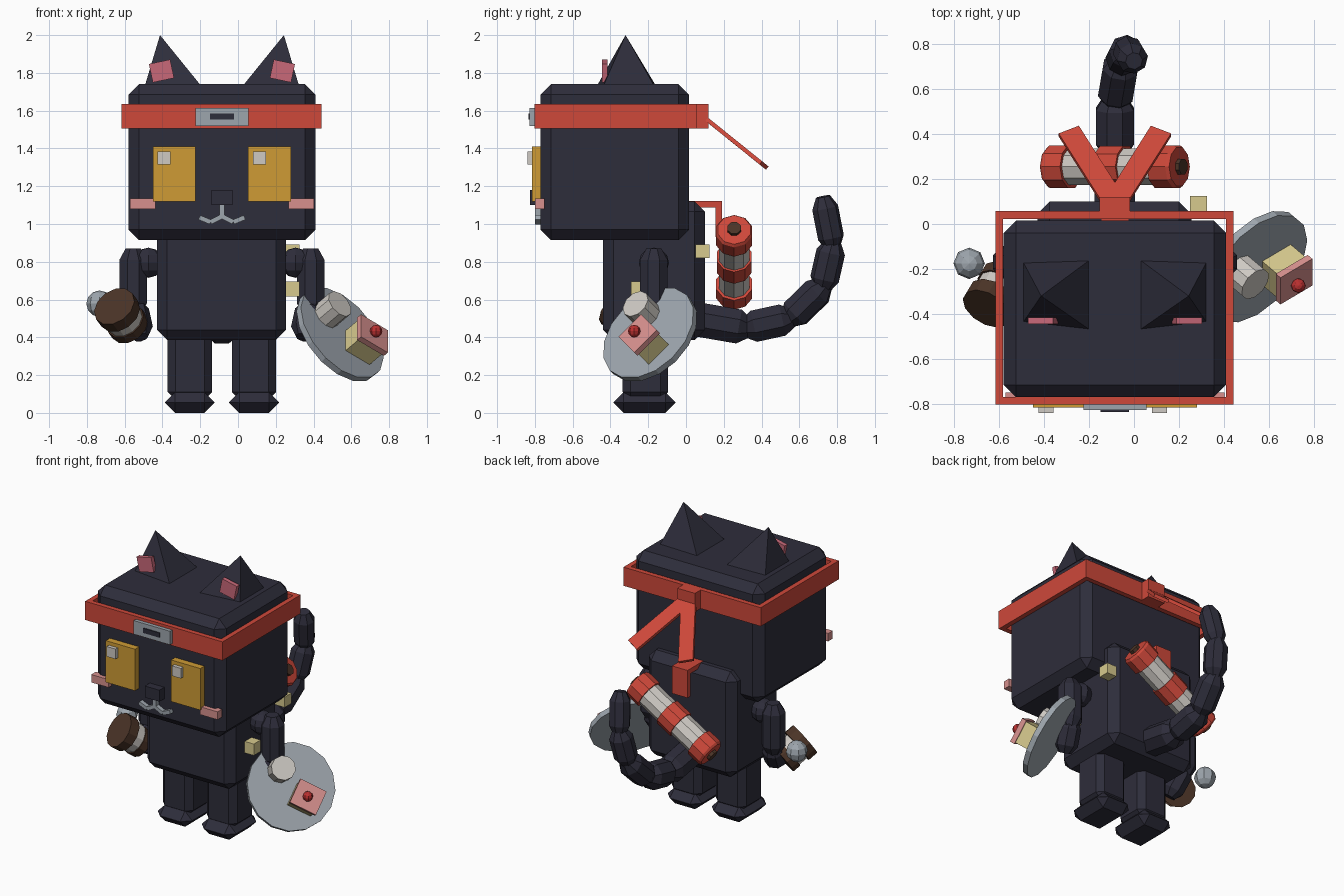
import bpy, bmesh, math
from mathutils import Matrix, Vector

if "Cube" in bpy.data.objects:
    bpy.data.objects.remove(bpy.data.objects["Cube"])

CX = -0.085  # symmetry plane of the figure


def material(name, r, g, b):
    m = bpy.data.materials.new(name)
    m.diffuse_color = (r, g, b, 1)
    m.use_nodes = True
    m.node_tree.nodes["Principled BSDF"].inputs["Base Color"].default_value = m.diffuse_color
    return m


NAVY = material("dark navy", 0.027, 0.026, 0.043)
RED = material("red", 0.62, 0.065, 0.042)
AMBER = material("amber", 0.62, 0.33, 0.035)
ROSE = material("rose", 0.58, 0.14, 0.19)
PINK = material("light pink", 0.68, 0.28, 0.27)
GREY = material("steel grey", 0.34, 0.38, 0.42)
CREAM = material("cream", 0.68, 0.59, 0.27)
WHITE = material("off white", 0.62, 0.59, 0.55)
BROWN = material("brown", 0.07, 0.034, 0.02)
CHERRY = material("cherry red", 0.5, 0.03, 0.03)


def finish(name, bm, *mats):
    bmesh.ops.recalc_face_normals(bm, faces=bm.faces[:])
    me = bpy.data.meshes.new(name)
    bm.to_mesh(me)
    bm.free()
    for m in mats:
        me.materials.append(m)
    ob = bpy.data.objects.new(name, me)
    bpy.context.collection.objects.link(ob)
    return ob


def box(name, size, mat, matrix, bevel=0):
    bm = bmesh.new()
    bmesh.ops.create_cube(bm, size=1)
    bmesh.ops.scale(bm, vec=size, verts=bm.verts[:])
    if bevel:
        bmesh.ops.bevel(bm, geom=bm.edges[:], offset=bevel, segments=1,
                        affect='EDGES', profile=0.5)
    bmesh.ops.transform(bm, matrix=matrix, verts=bm.verts[:])
    return finish(name, bm, mat)


def span(name, x, y, z, mat, bevel=0):
    """Box given by its ranges."""
    size = [r[1] - r[0] for r in (x, y, z)]
    mid = [(r[1] + r[0]) / 2 for r in (x, y, z)]
    return box(name, size, mat, Matrix.Translation(mid), bevel)


def bar(name, p, q, width, thick, normal, mat):
    """Flat strip from p to q."""
    p, q, n = Vector(p), Vector(q), Vector(normal).normalized()
    d = (q - p).normalized()
    m = Matrix((n.cross(d), n, d)).transposed().to_4x4()
    m.translation = (p + q) / 2
    return box(name, (width, thick, (q - p).length), mat, m)


def rod(name, p, q, rings, sides, mats):
    """Turned shape from p to q; rings = (distance, radius, material index up to next ring)."""
    p, q = Vector(p), Vector(q)
    rot = (q - p).to_track_quat('Z', 'Y')
    bm = bmesh.new()
    loops = []
    for t, r, _ in rings:
        loops.append([bm.verts.new(p + rot @ Vector((r * math.cos(a), r * math.sin(a), t)))
                      for a in (2 * math.pi * (i + 0.5) / sides for i in range(sides))])
    for k in range(len(rings) - 1):
        for i in range(sides):
            j = (i + 1) % sides
            f = bm.faces.new((loops[k][i], loops[k][j], loops[k + 1][j], loops[k + 1][i]))
            f.material_index = rings[k][2]
    bm.faces.new(loops[0]).material_index = rings[0][2]
    bm.faces.new(loops[-1]).material_index = rings[-1][2]
    return finish(name, bm, *mats)


def limb(name, p, q, r, inset=0.05):
    """Faceted capsule with tapered ends."""
    L = (Vector(q) - Vector(p)).length
    return rod(name, p, q, [(0, r * 0.55, 0), (inset, r, 0), (L - inset, r, 0), (L, r * 0.55, 0)],
               8, [NAVY])


def ball(name, centre, r, mat):
    bm = bmesh.new()
    bmesh.ops.create_uvsphere(bm, u_segments=8, v_segments=6, radius=r,
                              matrix=Matrix.Translation(centre))
    return finish(name, bm, mat)


# Head and body
span("head", (-0.58, 0.41), (-0.77, 0.015), (0.915, 1.74), NAVY, 0.055)
span("body", (-0.43, 0.255), (-0.44, 0.10), (0.385, 1.12), NAVY, 0.055)

for s, side in ((-1, "left"), (1, "right")):
    # Legs and feet
    x = CX + s * 0.17
    span(side + "_leg", (x - 0.117, x + 0.117), (-0.335, -0.095), (0.07, 0.45), NAVY, 0.04)
    span(side + "_foot", (x - 0.132, x + 0.132), (-0.385, -0.055), (0, 0.11), NAVY, 0.054)
    # Arms
    x = CX + s * 0.47
    ball(side + "_shoulder", (CX + s * 0.39, -0.17, 0.795), 0.08, NAVY)
    limb(side + "_upper_arm", (x, -0.17, 0.87), (x, -0.17, 0.52), 0.079, 0.06)
    limb(side + "_forearm", (x, -0.16, 0.58), (CX + s * 0.43, -0.27, 0.4), 0.075)
    # Ears, with the tip leaning outwards
    bm = bmesh.new()
    base = [bm.verts.new((CX + s * dx, y, 1.725)) for dx, y in
            ((0.41, -0.165), (0.105, -0.155), (0.105, -0.475), (0.41, -0.44))]
    tip = bm.verts.new((CX + s * 0.328, -0.32, 2.0))
    bm.faces.new(base)
    for i in range(4):
        bm.faces.new((base[i], base[(i + 1) % 4], tip))
    finish(side + "_ear", bm, NAVY)
    box(side + "_inner_ear", (0.115, 0.03, 0.1), ROSE,
        Matrix.Translation((CX + s * 0.32, -0.43, 1.81)) @ Matrix.Rotation(s * math.radians(12), 4, 'Y'))
    # Eyes with highlights
    x = CX + s * 0.252
    span(side + "_eye", (x - 0.113, x + 0.113), (-0.815, -0.765), (1.12, 1.41), AMBER)
    span(side + "_eye_highlight", (x - 0.088, x - 0.02), (-0.84, -0.81), (1.315, 1.385), WHITE)
    # Cheeks
    x = CX + s * 0.42
    span(side + "_cheek", (x - 0.067, x + 0.067), (-0.8, -0.75), (1.08, 1.135), PINK)
    # Mouth strokes
    pts = [(CX, -0.785, 1.04), (CX + s * 0.06, -0.785, 1.01), (CX + s * 0.12, -0.785, 1.035)]
    for i in range(2):
        bar(f"{side}_mouth_{i + 1}", pts[i], pts[i + 1], 0.025, 0.03, (0, 1, 0), GREY)
    # Headband ribbons
    bar(side + "_ribbon", (CX, 0.09, 1.57), (CX + s * 0.205, 0.413, 1.31), 0.1, 0.022,
        (0, 0.26, 0.32), RED)

span("nose", (CX - 0.056, CX + 0.056), (-0.825, -0.765), (1.1, 1.18), NAVY)
span("mouth_stem", (CX - 0.013, CX + 0.013), (-0.8, -0.765), (1.03, 1.11), GREY)

# Headband: hollow square ring
bm = bmesh.new()
rings = []
for z in (1.505, 1.635):
    for i in (0, 0.034):
        rings.append([bm.verts.new((x, y, z)) for x, y in
                      ((-0.617 + i, -0.803 + i), (0.443 - i, -0.803 + i),
                       (0.443 - i, 0.057 - i), (-0.617 + i, 0.057 - i))])
for a, b in ((0, 1), (1, 3), (3, 2), (2, 0)):
    for i in range(4):
        j = (i + 1) % 4
        bm.faces.new((rings[a][i], rings[a][j], rings[b][j], rings[b][i]))
finish("headband", bm, RED)
span("headband_knot", (CX - 0.068, CX + 0.068), (0.05, 0.12), (1.505, 1.635), RED)
span("headband_plate", (CX - 0.14, CX + 0.14), (-0.828, -0.8), (1.52, 1.615), GREY)
span("headband_plate_slot", (CX - 0.063, CX + 0.063), (-0.835, -0.827), (1.552, 1.585), NAVY)

# Tail: chain of tapered segments
tail = [(-0.085, 0.03, 0.5), (-0.085, 0.32, 0.45), (-0.085, 0.55, 0.5),
        (-0.055, 0.725, 0.67), (-0.03, 0.775, 0.89), (0.0, 0.725, 1.145)]
for i in range(5):
    p, q = Vector(tail[i]), Vector(tail[i + 1])
    e = (q - p).normalized() * 0.02
    limb(f"tail_segment_{i + 1}", p - e, q + (e if i < 4 else e * 0), 0.098 - 0.007 * i, 0.06)

# Scroll carried on the back
ax = Vector((math.cos(math.radians(31)), 0, math.sin(math.radians(31))))
mid = Vector((CX, 0.255, 0.797))
H = 0.335
rod("scroll", mid - ax * H, mid + ax * H,
    [(0, 0.09, 0), (0.015, 0.1, 0), (0.11, 0.1, 0), (0.11, 0.085, 1), (0.275, 0.085, 0),
     (0.275, 0.096, 0), (0.395, 0.096, 0), (0.395, 0.085, 1), (0.56, 0.085, 0),
     (0.56, 0.1, 0), (0.655, 0.1, 0), (0.67, 0.09, 0)], 10, [RED, WHITE])
rod("scroll_core", mid - ax * (H + 0.02), mid + ax * (H + 0.02),
    [(0, 0.038, 0), (2 * H + 0.04, 0.038, 0)], 8, [BROWN])
span("scroll_strap_top", (CX - 0.06, CX + 0.06), (0.0, 0.19), (1.088, 1.122), RED)
span("scroll_strap_tab", (CX - 0.06, CX + 0.06), (0.155, 0.19), (0.93, 1.122), RED)

# Small blocks on the right side of the body
span("back_side_block", (0.25, 0.325), (0.05, 0.125), (0.82, 0.892), CREAM)
span("front_side_block", (0.25, 0.325), (-0.29, -0.215), (0.615, 0.695), CREAM)

# Tilted plate with cup and cake
M = (Matrix.Translation((0.54, -0.19, 0.415)) @ Matrix.Rotation(math.radians(45), 4, 'X')
     @ Matrix.Rotation(math.radians(40), 4, 'Y'))


def on_plate(name, x, y, z0, z1, r, sides, mat):
    rod(name, M @ Vector((x, y, z0)), M @ Vector((x, y, z1)),
        [(0, r, 0), (z1 - z0, r, 0)], sides, [mat])


on_plate("plate", 0, 0, -0.018, 0.018, 0.286, 16, GREY)
on_plate("cup", -0.11, 0.06, 0.015, 0.13, 0.08, 10, WHITE)
box("cake", (0.165, 0.15, 0.12), CREAM, M @ Matrix.Translation((0.107, -0.043, 0.07)))
box("cake_icing", (0.185, 0.168, 0.032), PINK, M @ Matrix.Translation((0.107, -0.043, 0.14)))
ball("cake_cherry", M @ Vector((0.1, -0.047, 0.178)), 0.033, CHERRY)

# Barrel mug and ball in the left hand
d = Vector((-0.42, -0.7, 0.57)).normalized()
c = Vector((-0.615, -0.31, 0.51))
rod("barrel", c + d * 0.095, c - d * 0.095,
    [(0, 0.118, 0), (0.07, 0.118, 0), (0.07, 0.1, 1), (0.135, 0.1, 0),
     (0.135, 0.108, 0), (0.19, 0.108, 0)], 12, [BROWN, WHITE])
ball("silver_ball", (-0.733, -0.175, 0.578), 0.07, GREY)
